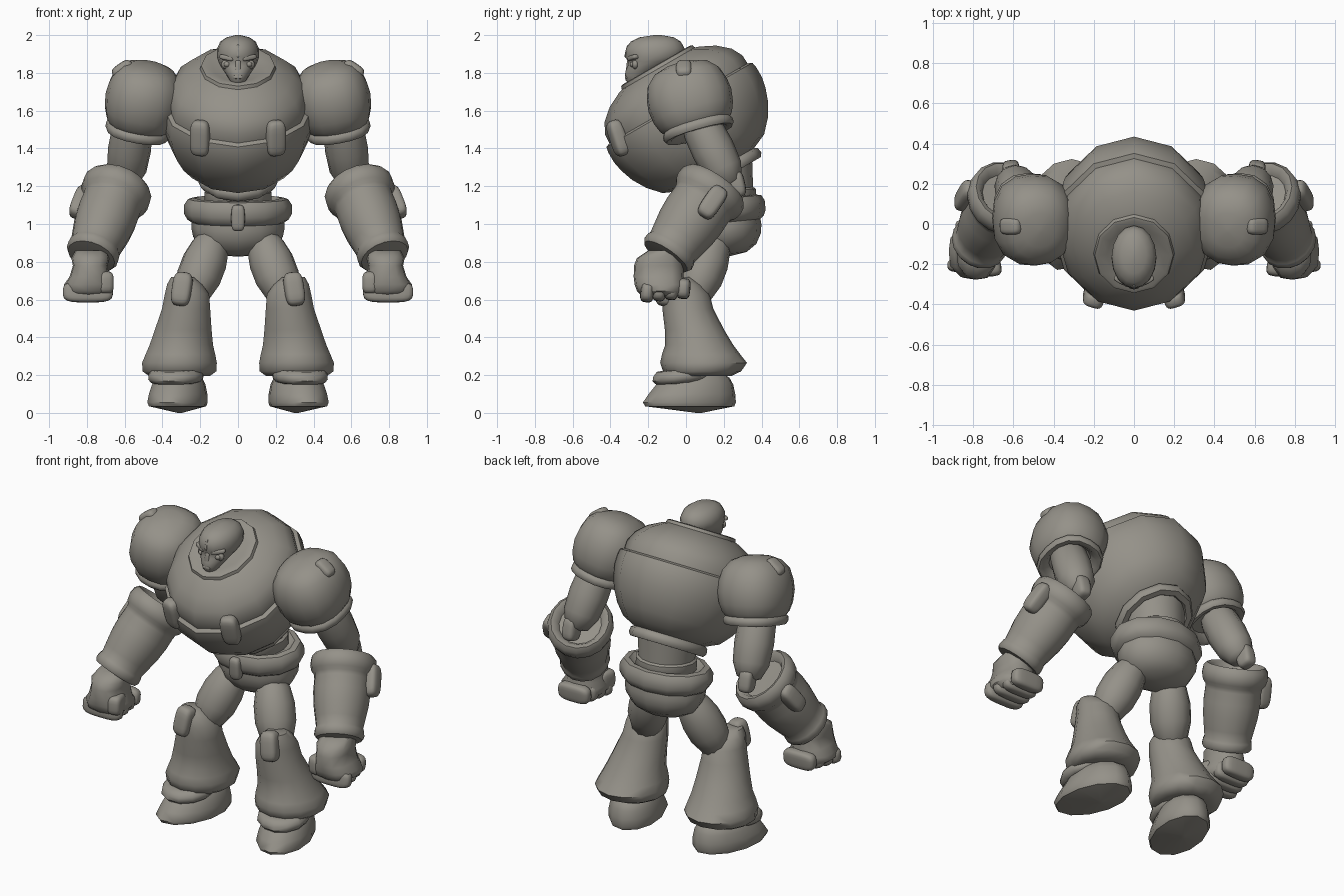
import bpy, bmesh, math
from mathutils import Vector, Matrix

grey = bpy.data.materials.new("warm grey")
grey.diffuse_color = (0.30, 0.285, 0.25, 1)


def frame(origin, z, y=None):
    """Local z along the given axis; x stays near world x unless y is given."""
    z = Vector(z).normalized()
    if y:
        x = Vector(y).cross(z).normalized()
    else:
        x = Vector((1, 0, 0))
        x = (x - z * x.dot(z)).normalized()
    m = Matrix((x, z.cross(x), z)).transposed().to_4x4()
    m.translation = origin
    return m


def finish(name, bm, mirror=False, angle=48):
    bmesh.ops.recalc_face_normals(bm, faces=bm.faces)
    me = bpy.data.meshes.new(name)
    bm.to_mesh(me)
    bm.free()
    me.materials.append(grey)
    ob = bpy.data.objects.new(name, me)
    bpy.context.collection.objects.link(ob)
    bpy.ops.object.select_all(action='DESELECT')
    ob.select_set(True)
    bpy.context.view_layer.objects.active = ob
    bpy.ops.object.shade_smooth_by_angle(angle=math.radians(angle))
    if mirror:
        ob.modifiers.new("Mirror", 'MIRROR')
    return ob


def loft(name, rings, m=Matrix(), n=12, mirror=False, square=2.0):
    """Skin ellipses given as (z, cx, cy, rx, ry); square > 2 makes them boxier."""
    bm = bmesh.new()
    loops = []
    for z, cx, cy, rx, ry in rings:
        loop = []
        for i in range(n):
            s, c = math.sin(2 * math.pi * i / n), math.cos(2 * math.pi * i / n)
            k = (abs(s) ** square + abs(c) ** square) ** (-1 / square)
            loop.append(bm.verts.new(m @ Vector((cx + rx * s * k, cy - ry * c * k, z))))
        loops.append(loop)
    for a, b in zip(loops, loops[1:]):
        for i in range(n):
            j = (i + 1) % n
            bm.faces.new((a[i], a[j], b[j], b[i]))
    bm.faces.new(loops[0])
    bm.faces.new(loops[-1])
    return finish(name, bm, mirror)


def lathe(name, profile, origin, axis, sx=1, sy=1, n=12, mirror=False, square=2.0):
    """Turn (radius, height) points around an axis."""
    rings = [(t, 0, 0, r * sx, r * sy) for r, t in profile]
    return loft(name, rings, frame(origin, axis), n, mirror, square)


def pad(name, loc, size, normal, up, mirror=True, p=3.6):
    """Domed block (superellipsoid): size is width, length, thickness."""
    bm = bmesh.new()
    bmesh.ops.create_cube(bm, size=2)
    bmesh.ops.subdivide_edges(bm, edges=bm.edges[:], cuts=5, use_grid_fill=True)
    for v in bm.verts:
        v.co /= sum(abs(c) ** p for c in v.co) ** (1 / p)
        v.co = Vector([c * s / 2 for c, s in zip(v.co, size)])
    bm.transform(frame(loc, normal, up))
    return finish(name, bm, mirror, 60)


# Leaning barrel torso with shell ledge, waist rim and nearly flush collar
lean = (0, -0.5, 0.866)
lathe("torso", [(.16, -.33), (.2, -.385), (.235, -.385), (.25, -.365), (.245, -.335),
                (.23, -.325), (.31, -.29), (.37, -.225), (.415, -.15), (.44, -.08),
                (.452, -.02), (.452, .04), (.446, .07), (.422, .08), (.42, .13), (.388, .19),
                (.325, .245), (.245, .285), (.224, .292), (.217, .31), (.2, .314),
                (.15, .3), (.01, .295)],
      (0, 0, 1.57), lean, sx=.9)
pad("chest_stud", (.2, -.36, 1.455), (.105, .195, .08), (.3, -.9, -.3), (0, -.33, .94))

# Head: skull lofted upward, then face details
loft("head", [(1.72, 0, -.23, .04, .05), (1.762, 0, -.262, .045, .058),
              (1.785, 0, -.25, .058, .074), (1.81, 0, -.23, .075, .09),
              (1.835, 0, -.205, .092, .107), (1.86, 0, -.18, .104, .127),
              (1.885, 0, -.167, .112, .155), (1.93, 0, -.163, .111, .155),
              (1.965, 0, -.16, .094, .133), (1.988, 0, -.155, .062, .092),
              (2.0, 0, -.15, .012, .02)], n=16)
for name, r, y, flat in (("eye_socket", .031, -.268, .6), ("eye", .017, -.284, .8)):
    bm = bmesh.new()
    bmesh.ops.create_uvsphere(bm, u_segments=12, v_segments=8, radius=r)
    bm.transform(Matrix.Translation((.058, y, 1.845)) @ Matrix.Diagonal((1, flat, .85, 1)))
    finish(name, bm, True)
pad("brow", (.058, -.28, 1.88), (.085, .026, .04), (.5, -1, 0), (-.2, 0, 1))
pad("nose", (0, -.298, 1.832), (.03, .08, .036), (0, -1, .1), (0, -.1, 1), False)
pad("forehead_ridge", (0, -.31, 1.915), (.014, .07, .02), (0, -1, .25), (0, .25, 1), False)
pad("mouth", (0, -.312, 1.778), (.05, .02, .022), (0, -1, 0), (0, 0, 1), False)

# Waist and bowl pelvis with a belt ring
lathe("waist", [(.16, 0), (.178, .02), (.178, .08), (.165, .09), (.172, .2), (.18, .31)],
      (0, .2, 1.09), (0, -.1, 1), n=16)
lathe("pelvis", [(.02, .825), (.13, .838), (.2, .875), (.238, .93), (.247, .975), (.245, 1.005),
                 (.268, 1.02), (.285, 1.05), (.285, 1.1), (.265, 1.13), (.23, 1.135),
                 (.2, 1.11), (.02, 1.11)],
      (0, .302, .008), (0, -.1, 1), sy=.79)
pad("belt_stud", (0, -.022, 1.032), (.072, .14, .06), (0, -1, -.1), (0, -.1, 1), False)

# Shoulder domes
up = (-.18, -.27, .95)
lathe("shoulder", [(.11, -.16), (.14, -.198), (.165, -.2), (.175, -.185), (.174, -.162),
                   (.164, -.15), (.18, -.13), (.198, -.08), (.207, -.01), (.2, .05),
                   (.18, .115), (.138, .162), (.08, .186), (.01, .194)],
      (.5, .018, 1.665), up, sx=.98, sy=1.1, n=16, mirror=True, square=2.4)
pad("shoulder_stud", (.605, -.01, 1.81), (.085, .12, .09), (.55, -.05, .8), (.8, 0, -.55))

# Arms: upper arm, elbow block, gauntlet
lathe("upper_arm", [(.09, 0), (.108, .08), (.114, .2), (.105, .32), (.07, .4), (.02, .42)],
      (.55, .055, 1.57), (.05, .18, -.36), mirror=True)
pad("elbow_block", (.61, .262, 1.21), (.085, .14, .1), (.1, .9, .2), (0, -.2, 1))
fore = Vector((.155, -.275, -.4))
lathe("gauntlet", [(.02, .03), (.12, .025), (.14, -.005), (.165, -.014), (.185, .01),
                   (.189, .05), (.18, .085), (.164, .105), (.161, .13), (.163, .2),
                   (.157, .28), (.143, .36), (.134, .41),
                   (.14, .425), (.143, .455), (.13, .475), (.08, .48)],
      (.632, .15, 1.2), fore, sy=1.05, n=16, mirror=True)
pad("gauntlet_stud", (.833, .14, 1.115), (.1, .19, .09), (1, .15, .3), -fore)

# Fists
loft("hand", [(.62, .79, -.125, .1, .11), (.645, .793, -.135, .128, .125),
              (.68, .793, -.14, .128, .132), (.72, .787, -.145, .105, .132),
              (.78, .782, -.145, .092, .13), (.82, .782, -.14, .1, .12),
              (.86, .775, -.11, .085, .09)], mirror=True, square=2.8)
for i in range(4):
    pad("finger_%d" % (i + 1), (.795 - .004 * i, -.205 + .064 * i, .64 + .006 * i),
        (.265 - .018 * i, .072, .11), (0, .1, 1), (0, 1, 0))
pad("thumb", (.705, -.2, .69), (.085, .12, .12), (0, 0, 1), (.2, 1, 0))

# Legs: thigh, flared shin, knee stud
lathe("thigh", [(.07, 0), (.1, .06), (.118, .15), (.118, .25), (.09, .36), (.05, .4)],
      (.125, .16, .935), (.13, -.13, -.34), mirror=True)
loft("shin", [(.2, .31, .07, .12, .12), (.195, .31, .075, .165, .165),
              (.22, .31, .085, .2, .207), (.265, .31, .093, .203, .23),
              (.31, .305, .08, .189, .207), (.36, .3, .07, .172, .18),
              (.44, .29, .045, .154, .157), (.55, .275, .01, .131, .135),
              (.63, .27, 0, .12, .125), (.68, .283, -.02, .095, .1),
              (.72, .295, -.04, .06, .06)], n=14, mirror=True)
pad("knee_stud", (.297, -.105, .655), (.105, .18, .1), (.1, -1, .15), (-.15, .15, 1))

# Feet turned slightly out: boat-shaped shoe and instep ring
turn = Matrix.Translation((.32, .02, 0)) @ Matrix.Rotation(math.radians(14), 4, 'Z')
loft("foot", [(.0, 0, .05, .012, .015), (.035, 0, 0, .145, .243),
              (.055, 0, -.002, .154, .254), (.1, 0, .012, .15, .236),
              (.15, 0, .027, .138, .21), (.185, 0, .037, .12, .18),
              (.21, 0, .04, .1, .14)], turn, mirror=True)
loft("ankle_ring", [(-.036, 0, 0, .12, .12), (-.03, 0, 0, .136, .148), (-.01, 0, 0, .15, .165),
                    (.012, 0, 0, .147, .16), (.035, 0, 0, .13, .138), (.037, 0, 0, .1, .1)],
     turn @ frame((0, -.04, .197), (0, -.12, 1)), mirror=True)
